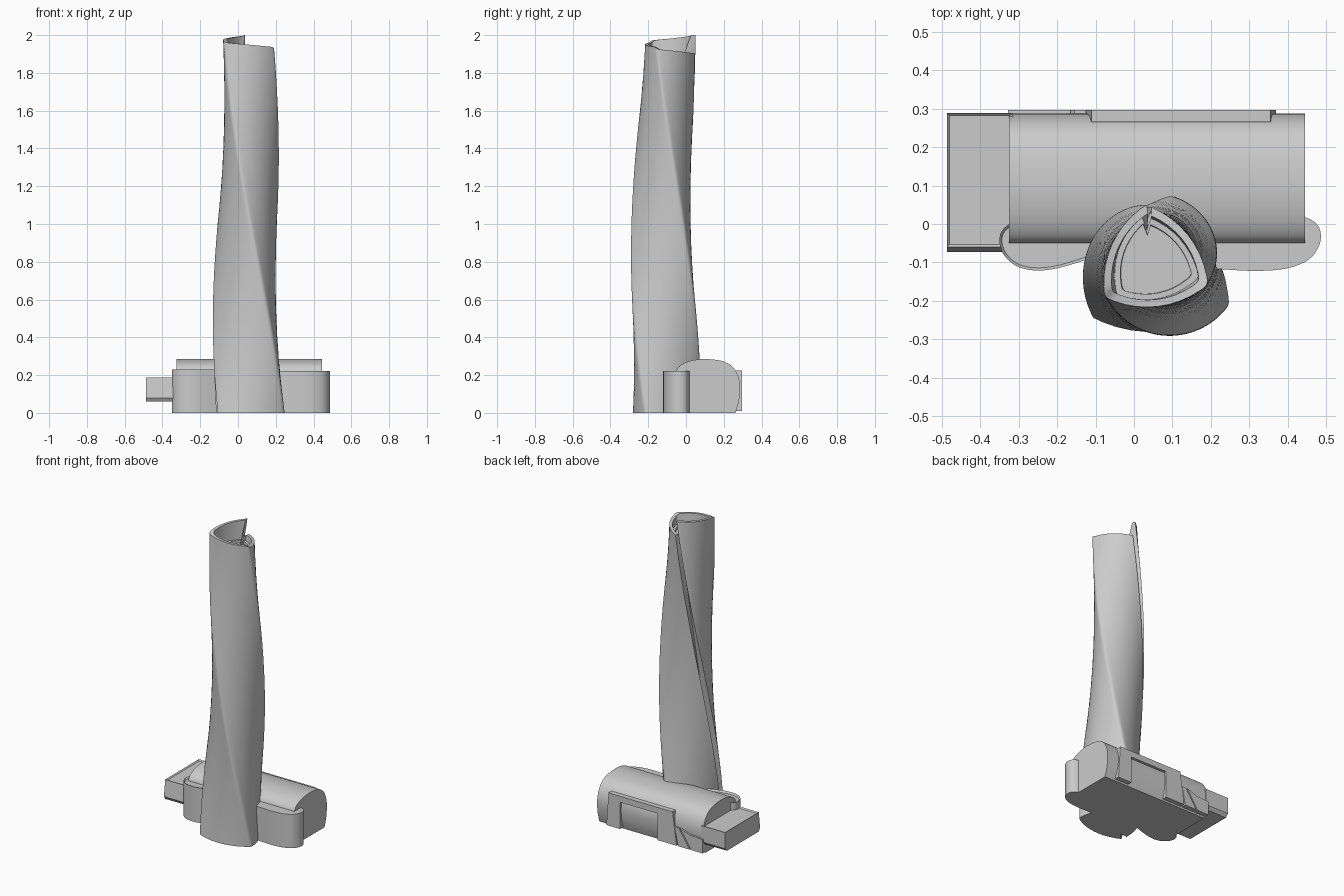
import bpy, bmesh
from math import radians, cos, sin, pi
from mathutils import Vector

if "Cube" in bpy.data.objects:
    bpy.data.objects.remove(bpy.data.objects["Cube"])


def finish(name, bm, angle=30):
    bmesh.ops.recalc_face_normals(bm, faces=bm.faces[:])
    me = bpy.data.meshes.new(name)
    bm.to_mesh(me)
    bm.free()
    ob = bpy.data.objects.new(name, me)
    bpy.context.collection.objects.link(ob)
    bpy.ops.object.select_all(action='DESELECT')
    ob.select_set(True)
    bpy.context.view_layer.objects.active = ob
    bpy.ops.object.shade_smooth_by_angle(angle=radians(angle))
    return ob


def loft(bm, rings):
    # Closed rings joined by quads, with flat caps on both ends
    vs = [[bm.verts.new(p) for p in r] for r in rings]
    for a, b in zip(vs, vs[1:]):
        for i in range(len(a)):
            j = (i + 1) % len(a)
            bm.faces.new((a[i], a[j], b[j], b[i]))
    bm.faces.new(vs[0])
    bm.faces.new(vs[-1])


def prism_z(name, pts, z0, z1, rim=0.0, depth=0.0):
    # Footprint extruded upward, optionally with a recessed top
    bm = bmesh.new()
    rings = [[(x, y, z) for x, y in pts] for z in (z0, z1)]
    loft(bm, rings)
    if rim:
        top = max(bm.faces, key=lambda f: f.calc_center_median().z)
        bmesh.ops.recalc_face_normals(bm, faces=bm.faces[:])
        bmesh.ops.inset_region(bm, faces=[top], thickness=rim)
        bmesh.ops.translate(bm, verts=top.verts[:], vec=(0, 0, -depth))
    return finish(name, bm)


def prism_x(name, pts, x0, x1):
    bm = bmesh.new()
    loft(bm, [[(x, y, z) for y, z in pts] for x in (x0, x1)])
    return finish(name, bm)


def prism_y(name, pts, y0, y1):
    bm = bmesh.new()
    loft(bm, [[(x, y, z) for x, z in pts] for y in (y0, y1)])
    return finish(name, bm)


def smooth_path(pts, n=5):
    # Catmull-Rom curve through the given points
    p = [Vector(q) for q in pts]
    p = [p[0]] + p + [p[-1]]
    out = []
    for a, b, c, d in zip(p, p[1:], p[2:], p[3:]):
        for k in range(n):
            t = k / n
            out.append(tuple(0.5 * (2 * b + (c - a) * t + (2 * a - 5 * b + 4 * c - d) * t * t
                                    + (3 * b - a - 3 * c + d) * t ** 3)))
    out.append(tuple(p[-1]))
    return out


def tower_section():
    # Unit rounded triangle whose first corner (angle 0) carries the notch
    c, d, pts = 0.12, 0.88, []

    def pt(centre, normal, r):
        a, n = radians(centre), radians(normal)
        return (d * cos(a) + r * cos(n), d * sin(a) + r * sin(n))
    for k in range(3):
        base = 120 * k
        for n in ((12, 21) if k == 0 else (-30, -15, 0, 15, 30)):
            pts.append(pt(base, base + n, c))
        for i in range(9):
            n = base + 30 + 60 * (i + (0.5)) / 9
            pts.append(pt(base + 240, n, 3 ** 0.5 * d + c))
    pts.append((0.89, -0.13))
    pts.append((0.70, -0.02))
    return pts


SEC = tower_section()
TOPS = [2.0 - 0.1 * i / (len(SEC) - 2) for i in range(len(SEC) - 1)] + [1.9]


def tower_point(p, z, s=1.0):
    t = z / 2
    r = (0.205 - 0.055 * t) * s
    a = radians(94 + 120 * (1 - t))
    x, y = p[0] * r, p[1] * r
    return (0.06 - 0.012 * t + x * cos(a) - y * sin(a),
            -0.124 + 0.025 * t + x * sin(a) + y * cos(a), z)


# Twisting, tapering tower with spiral parapet and recessed roof
bm = bmesh.new()
N = 48
rings = [[tower_point(p, h * k / N) for p, h in zip(SEC, TOPS)] for k in range(N + 1)]
rings.append([tower_point(p, h, 0.84) for p, h in zip(SEC, TOPS)])
rings.append([tower_point(p, 1.87, 0.80) for p in SEC])
rings.append([tower_point(p, 1.87, 0.68) for p in SEC])
rings.append([tower_point(p, 1.855, 0.67) for p in SEC])
loft(bm, rings)
finish("twisted_tower", bm)

# Barrel-roofed podium hall
hall = smooth_path([(-0.05, 0.225), (-0.035, 0.248), (0.0, 0.268), (0.05, 0.281), (0.11, 0.285),
                    (0.19, 0.275), (0.24, 0.25), (0.272, 0.205), (0.287, 0.14),
                    (0.28, 0.06), (0.262, 0.0)], 3)
prism_x("podium_hall", hall + [(-0.05, 0.0)], -0.325, 0.445)

# Rounded front wings either side of the tower
left = smooth_path([(-0.325, 0.0), (-0.345, -0.02), (-0.35, -0.05), (-0.335, -0.085),
                    (-0.30, -0.112), (-0.25, -0.121), (-0.19, -0.113), (-0.10, -0.085)], 4)
prism_z("left_wing", left + [(0.0, -0.08), (0.0, 0.0)], 0.0, 0.23, 0.007, 0.012)
right = smooth_path([(0.15, -0.11), (0.22, -0.117), (0.32, -0.122), (0.40, -0.115), (0.455, -0.092),
                     (0.482, -0.055), (0.485, -0.02), (0.47, 0.005), (0.44, 0.02)], 4)
prism_z("right_wing", right + [(0.1, 0.02), (0.1, -0.1)], 0.0, 0.222)

# Raised side block with recessed roof
prof = [(-0.06, 0.187), (-0.073, 0.08), (-0.06, 0.06), (0.27, 0.06), (0.289, 0.08), (0.289, 0.187)]
bm = bmesh.new()
loft(bm, [[(x, y, z) for y, z in prof] for x in (-0.487, -0.315)])
bmesh.ops.recalc_face_normals(bm, faces=bm.faces[:])
roof = max(bm.faces, key=lambda f: f.calc_center_median().z)
bmesh.ops.inset_region(bm, faces=[roof], thickness=0.010)
bmesh.ops.translate(bm, verts=roof.verts[:], vec=(0, 0, -0.008))
finish("side_block", bm)

# Rear entrance frame and the lower slanted panels beside it
frame = [(0.37, 0.01), (0.355, 0.225), (-0.11, 0.225), (-0.14, 0.01),
         (0.0, 0.01), (0.0, 0.185), (0.27, 0.185), (0.27, 0.01)]
prism_y("rear_frame", frame, 0.265, 0.297)
prism_y("rear_panel_inner", [(-0.15, 0.01), (-0.125, 0.13), (-0.155, 0.13), (-0.235, 0.01)], 0.265, 0.297)
prism_y("rear_panel_outer", [(-0.245, 0.01), (-0.165, 0.13), (-0.24, 0.105), (-0.328, 0.10), (-0.328, 0.01)],
        0.262, 0.297)
